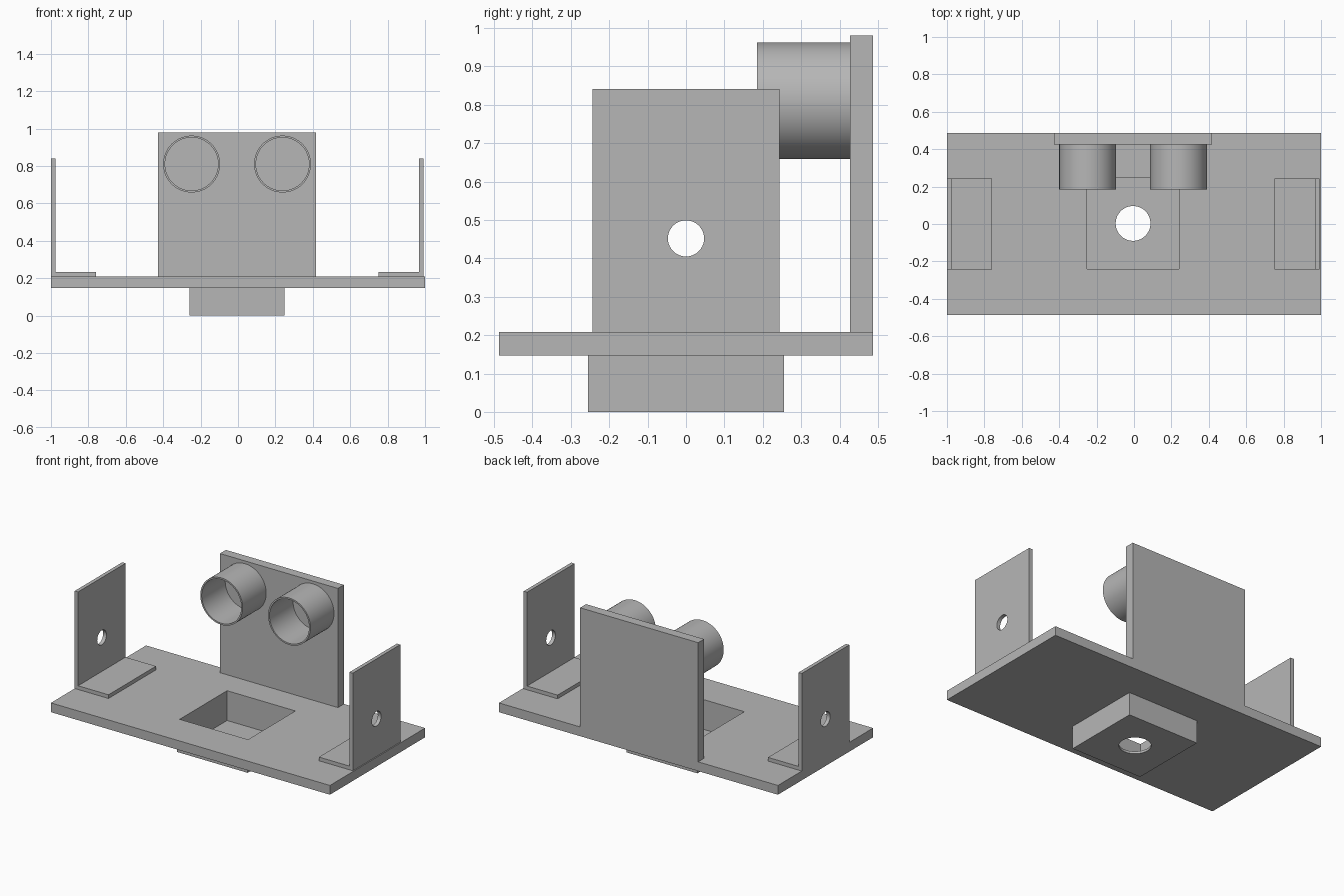
import bpy
import bmesh
from math import cos, sin, pi, radians

cube = bpy.data.objects.get("Cube")
if cube:
    bpy.data.objects.remove(cube, do_unlink=True)

# Single flat colour
grey = bpy.data.materials.new("plain grey")
tone = (0.47, 0.47, 0.47, 1)
grey.diffuse_color = tone
grey.use_nodes = True
grey.node_tree.nodes["Principled BSDF"].inputs["Base Color"].default_value = tone


def rect(a0, a1, b0, b1):
    return [(a0, b0), (a1, b0), (a1, b1), (a0, b1)]


def circle(a, b, r, n=64):
    return [(a + r * cos(2 * pi * i / n), b + r * sin(2 * pi * i / n)) for i in range(n)]


# Places a 2D outline point at a depth along the chosen axis
PLACE = {
    "x": lambda a, b, c: (c, a, b),
    "y": lambda a, b, c: (a, c, b),
    "z": lambda a, b, c: (a, b, c),
}


def slab(name, axis, start, end, outline, hole=None):
    """Extrude an outline, optionally pierced by a hole, along an axis."""
    place = PLACE[axis]
    bm = bmesh.new()
    loops = [outline, hole] if hole else [outline]
    edges = []
    for loop in loops:
        verts = [bm.verts.new(place(a, b, start)) for a, b in loop]
        edges += [bm.edges.new((v, verts[i - 1])) for i, v in enumerate(verts)]
    if hole:
        bmesh.ops.triangle_fill(bm, edges=edges, use_beauty=True)
    else:
        bm.faces.new(verts)
    out = bmesh.ops.extrude_face_region(bm, geom=bm.faces[:], use_keep_orig=True)
    moved = [g for g in out["geom"] if isinstance(g, bmesh.types.BMVert)]
    bmesh.ops.translate(bm, verts=moved, vec=place(0, 0, end - start))
    bmesh.ops.recalc_face_normals(bm, faces=bm.faces[:])
    mesh = bpy.data.meshes.new(name)
    bm.to_mesh(mesh)
    bm.free()
    mesh.materials.append(grey)
    obj = bpy.data.objects.new(name, mesh)
    bpy.context.collection.objects.link(obj)
    bpy.ops.object.select_all(action="DESELECT")
    obj.select_set(True)
    bpy.context.view_layer.objects.active = obj
    bpy.ops.object.shade_smooth_by_angle(angle=radians(30))
    return obj


# Base board with a square opening
base_z, top_z = 0.148, 0.208
well = rect(-0.25, 0.24, -0.24, 0.245)
slab("base_board", "z", base_z, top_z, rect(-1, 1, -0.487, 0.487), well)

# Tray hanging below the opening, with a round hole in its floor
tray = rect(-0.26, 0.248, -0.255, 0.255)
slab("tray_walls", "z", 0.015, base_z, tray, well)
slab("tray_floor", "z", 0, 0.015, tray, circle(-0.005, 0.003, 0.093))

# Upright back panel
slab("back_panel", "y", 0.426, 0.487, rect(-0.428, 0.418, top_z, 0.98))

# Pair of open tubes on the panel
for side, x in (("right", -0.248), ("left", 0.238)):
    slab(side + "_tube", "y", 0.185, 0.426, circle(x, 0.81, 0.152), circle(x, 0.81, 0.142))

# Angle brackets at both ends, each an upright with a hole and a foot
for side, outer, inner, toe in (("right", -1, -0.976, -0.758), ("left", 0.993, 0.969, 0.75)):
    slab(side + "_bracket_upright", "x", outer, inner,
         rect(-0.243, 0.243, top_z, 0.84), circle(0, 0.452, 0.047))
    slab(side + "_bracket_foot", "z", top_z, 0.232,
         rect(min(inner, toe), max(inner, toe), -0.243, 0.243))
